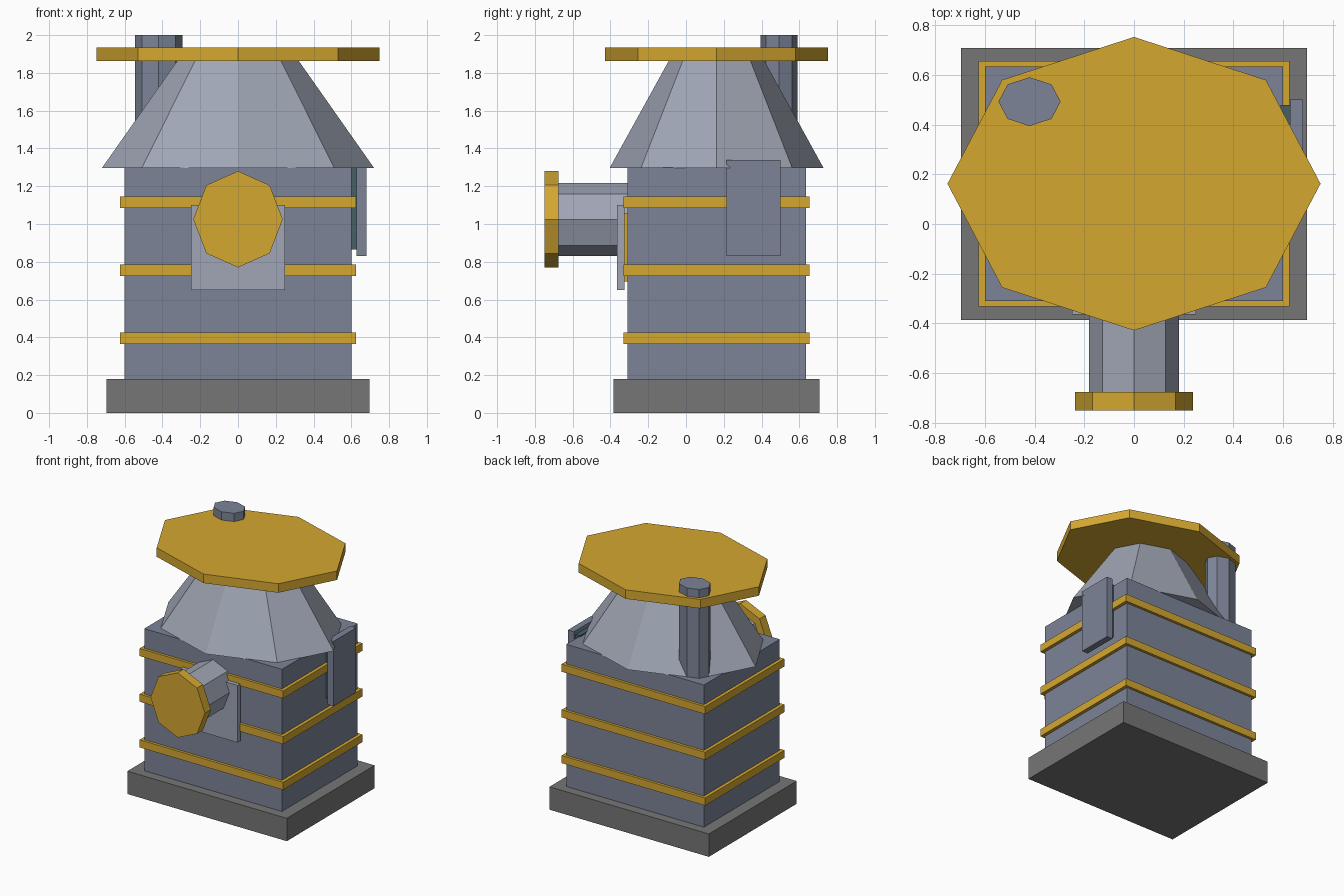
import bpy, bmesh
from math import cos, sin, pi

if "Cube" in bpy.data.objects:
    bpy.data.objects.remove(bpy.data.objects["Cube"])

CY = 0.162  # depth centre of the main tower


def material(name, rgb):
    m = bpy.data.materials.new(name)
    m.diffuse_color = (*rgb, 1)
    m.use_nodes = True
    m.node_tree.nodes["Principled BSDF"].inputs["Base Color"].default_value = m.diffuse_color
    return m


slate = material("slate", (0.20, 0.23, 0.31))
steel = material("steel", (0.35, 0.38, 0.46))
gold = material("gold", (0.66, 0.39, 0.03))
dark = material("dark_grey", (0.18, 0.18, 0.18))
teal = material("teal", (0.06, 0.12, 0.13))


def finish(name, bm, mat):
    bmesh.ops.recalc_face_normals(bm, faces=bm.faces)
    me = bpy.data.meshes.new(name)
    bm.to_mesh(me)
    bm.free()
    me.materials.append(mat)
    ob = bpy.data.objects.new(name, me)
    bpy.context.collection.objects.link(ob)
    return ob


def box(name, xs, ys, zs, mat):
    bm = bmesh.new()
    bmesh.ops.create_cube(bm, size=1)
    for v in bm.verts:
        v.co = [(a + b) / 2 + c * (b - a) for (a, b), c in zip((xs, ys, zs), v.co)]
    return finish(name, bm, mat)


def octagon(name, centre, ends, r0, r1, mat, axis="z"):
    """Eight-sided capped solid between two elliptical rings, along z or y."""
    bm = bmesh.new()
    rings = []
    for t, (ra, rb) in zip(ends, (r0, r1)):
        ring = []
        for i in range(8):
            a = centre[0] + ra * cos(i * pi / 4)
            b = centre[1] + rb * sin(i * pi / 4)
            ring.append(bm.verts.new((a, b, t) if axis == "z" else (a, t, b)))
        bm.faces.new(ring)
        rings.append(ring)
    lo, hi = rings
    for i in range(8):
        j = (i + 1) % 8
        bm.faces.new((lo[i], lo[j], hi[j], hi[i]))
    return finish(name, bm, mat)


# Plinth, tower body and raised bands
box("plinth", (-0.695, 0.695), (-0.385, 0.708), (0, 0.18), dark)
box("tower_body", (-0.6, 0.6), (-0.31, 0.634), (0.18, 1.3), slate)
for i in range(3):
    z = 0.395 + 0.36 * i
    box(f"band_{i + 1}", (-0.626, 0.626), (-0.331, 0.655), (z - 0.03, z + 0.03), gold)

# Tapered hood with its wide cap
octagon("hood", (0, CY), (1.297, 1.866), (0.72, 0.566), (0.32, 0.252), steel)
octagon("hood_cap", (0, CY), (1.864, 1.935), (0.75, 0.59), (0.75, 0.59), gold)

# Chimney passing through the cap
octagon("chimney", (-0.42, 0.492), (1.29, 2.0), (0.125, 0.098), (0.125, 0.098), slate)

# Front spout and flange
octagon("spout", (0, 1.023), (-0.68, -0.30), (0.18, 0.193), (0.18, 0.193), steel, "y")
octagon("spout_flange", (0, 1.025), (-0.75, -0.676), (0.237, 0.255), (0.237, 0.255), gold, "y")

# Front access panel with backing
box("panel_backing", (-0.2, 0.2), (-0.325, -0.305), (0.695, 1.055), gold)
box("front_panel", (-0.25, 0.25), (-0.364, -0.325), (0.65, 1.10), steel)

# Side hatch with dark recess behind it
box("hatch_recess", (0.59, 0.63), (0.24, 0.478), (0.865, 1.31), teal)
box("side_hatch", (0.628, 0.68), (0.215, 0.5), (0.83, 1.34), slate)
